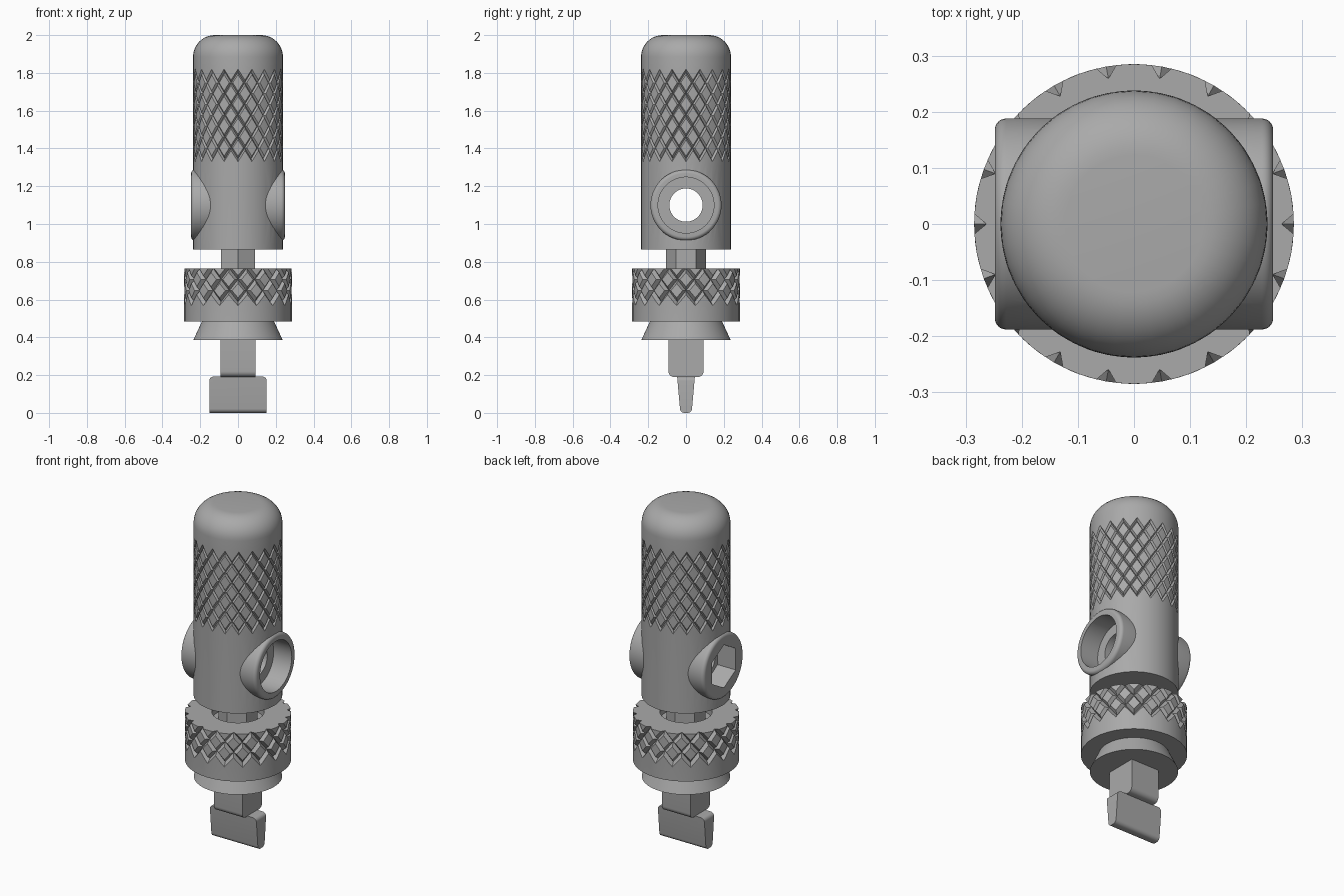
import bpy, bmesh
from math import pi, sin, cos, radians
from mathutils import Matrix

cube = bpy.data.objects.get("Cube")
if cube:
    bpy.data.objects.remove(cube)

metal = bpy.data.materials.new("grey metal")
metal.use_nodes = True
GREY = (0.40, 0.40, 0.40, 1)
metal.diffuse_color = GREY
metal.node_tree.nodes["Principled BSDF"].inputs["Base Color"].default_value = GREY

ALONG_X = Matrix.Rotation(pi / 2, 4, 'Y')
BORE_Z = 1.1


def finish(bm, name, matrix=None):
    """Turn a bmesh into a named object."""
    if matrix:
        bm.transform(matrix)
    bmesh.ops.recalc_face_normals(bm, faces=bm.faces)
    mesh = bpy.data.meshes.new(name)
    bm.to_mesh(mesh)
    bm.free()
    mesh.materials.append(metal)
    obj = bpy.data.objects.new(name, mesh)
    bpy.context.collection.objects.link(obj)
    return obj


def ring(bm, r, z, count):
    angles = [-pi / 2 + 2 * pi * i / count for i in range(count)]
    return [bm.verts.new((r * cos(a), r * sin(a), z)) for a in angles]


def skin(bm, rings):
    """Join neighbouring rings with quads."""
    for a, b in zip(rings, rings[1:]):
        for i in range(len(a)):
            bm.faces.new((a[i - 1], a[i], b[i], b[i - 1]))


def lathe(name, profile, count=64, matrix=None):
    bm = bmesh.new()
    rings = [ring(bm, r, z, count) for r, z in profile]
    skin(bm, rings)
    bm.faces.new(rings[0])
    bm.faces.new(rings[-1])
    return finish(bm, name, matrix)


def knurled(name, below, above, r, z0, z1, starts, rows, gap, depth):
    """Turned part with crossing V grooves between z0 and z1."""
    bm = bmesh.new()
    n = starts * 2
    low = [ring(bm, pr, pz, n) for pr, pz in below]
    high = [ring(bm, pr, pz, n) for pr, pz in above]
    step = (z1 - z0) / rows

    def point(h, radius, k):
        a = -pi / 2 + h * pi / starts
        return bm.verts.new((radius * cos(a), radius * sin(a), z0 + k * step))

    # groove crossings, on alternating half steps
    node = {(k, h): point(h, r - depth, k)
            for k in range(rows + 1) for h in range(k % 2, n, 2)}
    # raised diamonds with sloped flanks, halved at both ends
    for k in range(rows + 1):
        for h in range(1 - k % 2, n, 2):
            centre = point(h, r, k)
            for s in (-1, 1):
                if 0 <= k + s <= rows:
                    tip = point(h, r, k + s * (1 - gap))
                    for side in (-1, 1):
                        edge = point(h + side * (1 - gap), r, k)
                        bm.faces.new((centre, edge, tip))
                        bm.faces.new((edge, node[k, (h + side) % n],
                                      node[k + s, h], tip))
            for end, border in ((0, low[-1]), (rows, high[0])):
                if k == end:
                    for side in (-1, 1):
                        j = (h + side) % n
                        edge = point(h + side * (1 - gap), r, k)
                        bm.faces.new((centre, edge, border[j], border[h]))
                        bm.faces.new((edge, node[k, j], border[j]))
    skin(bm, low)
    skin(bm, high)
    bm.faces.new(low[0])
    bm.faces.new(high[-1])
    bmesh.ops.remove_doubles(bm, verts=bm.verts, dist=1e-5)
    return finish(bm, name)


def prism(name, outline, start, end, matrix=None, round_top=0):
    """Extrude a y-z outline along x."""
    bm = bmesh.new()
    rings = [[bm.verts.new((x, y, z)) for y, z in outline] for x in (start, end)]
    skin(bm, rings)
    bm.faces.new(rings[0])
    bm.faces.new(rings[1])
    if round_top:
        top = max(z for y, z in outline) - 0.001
        edges = [e for e in bm.edges if all(v.co.z > top for v in e.verts)
                 and abs(e.verts[0].co.x - e.verts[1].co.x) < 0.001]
        bmesh.ops.bevel(bm, geom=edges, offset=round_top, segments=5,
                        profile=0.5, affect='EDGES')
    return finish(bm, name, matrix)


def arc(cx, cy, r, a0, a1, steps=6):
    angles = [radians(a0 + (a1 - a0) * i / steps) for i in range(steps + 1)]
    return [(cx + r * cos(a), cy + r * sin(a)) for a in angles]


def hexagon(r):
    return [(r * sin(i * pi / 3), r * cos(i * pi / 3)) for i in range(6)]


# Handle: domed knurled grip
R = 0.238
handle = knurled("handle", [(R, 0.865), (R, 1.33)],
                 [(R, 1.82)] + arc(R - 0.115, 1.885, 0.115, 0, 90, 10),
                 R, 1.345, 1.805, 20, 8, 0.25, 0.012)

# Cross boss on the handle, with a bore, a round seat and a hex pocket
at_bore = Matrix.Translation((0, 0, BORE_Z))
turn = at_bore @ ALONG_X
boss = lathe("boss", arc(0.168, -0.228, 0.02, -90, 0) + arc(0.168, 0.228, 0.02, 0, 90),
             96, turn)
bore = lathe("bore", [(0.088, -0.5), (0.088, 0.5)], 64, turn)
seat = lathe("seat", [(0.148, 0.13), (0.148, 0.5)], 64, turn)
pocket = prism("pocket", hexagon(0.127), -0.5, -0.13, at_bore)
for helper, operation in ((boss, 'UNION'), (bore, 'DIFFERENCE'),
                          (seat, 'DIFFERENCE'), (pocket, 'DIFFERENCE')):
    helper.hide_render = True
    mod = handle.modifiers.new(helper.name, 'BOOLEAN')
    mod.object, mod.operation, mod.solver = helper, operation, 'EXACT'
evaluated = handle.evaluated_get(bpy.context.evaluated_depsgraph_get())
solid = bpy.data.meshes.new_from_object(evaluated)
handle.modifiers.clear()
handle.data = solid
for helper in (boss, bore, seat, pocket):
    bpy.data.objects.remove(helper)

# Knurled collar with a recessed top, and the flared foot below it
collar = knurled("collar", [(0.285, 0.485), (0.285, 0.568)],
                 [(0.14, 0.765), (0.14, 0.72)],
                 0.285, 0.588, 0.765, 18, 3, 0.36, 0.022)
foot = lathe("flared_foot", [(0.237, 0.385), (0.19, 0.486)])

# Hex shaft between handle and collar
shaft = prism("hex_shaft", hexagon(0.105), -0.9, -0.7, ALONG_X @ Matrix.Rotation(pi / 2, 4, 'X'))

# Square stem with a rounded underside, and the tapered key blade
stem = prism("square_stem", [(0.093, 0.4), (-0.093, 0.4)]
             + arc(-0.063, 0.22, 0.03, 180, 270) + arc(0.063, 0.22, 0.03, 270, 360),
             -0.093, 0.093)
blade = prism("key_blade", [(0.047, 0.192), (-0.047, 0.192)]
              + arc(-0.008, 0.024, 0.024, 185, 270) + arc(0.008, 0.024, 0.024, 270, 355),
              -0.152, 0.152, round_top=0.022)

parts = [handle, collar, foot, shaft, stem, blade]
bpy.ops.object.select_all(action='DESELECT')
for part in parts:
    part.select_set(True)
bpy.context.view_layer.objects.active = handle
bpy.ops.object.shade_smooth_by_angle(angle=radians(30))
